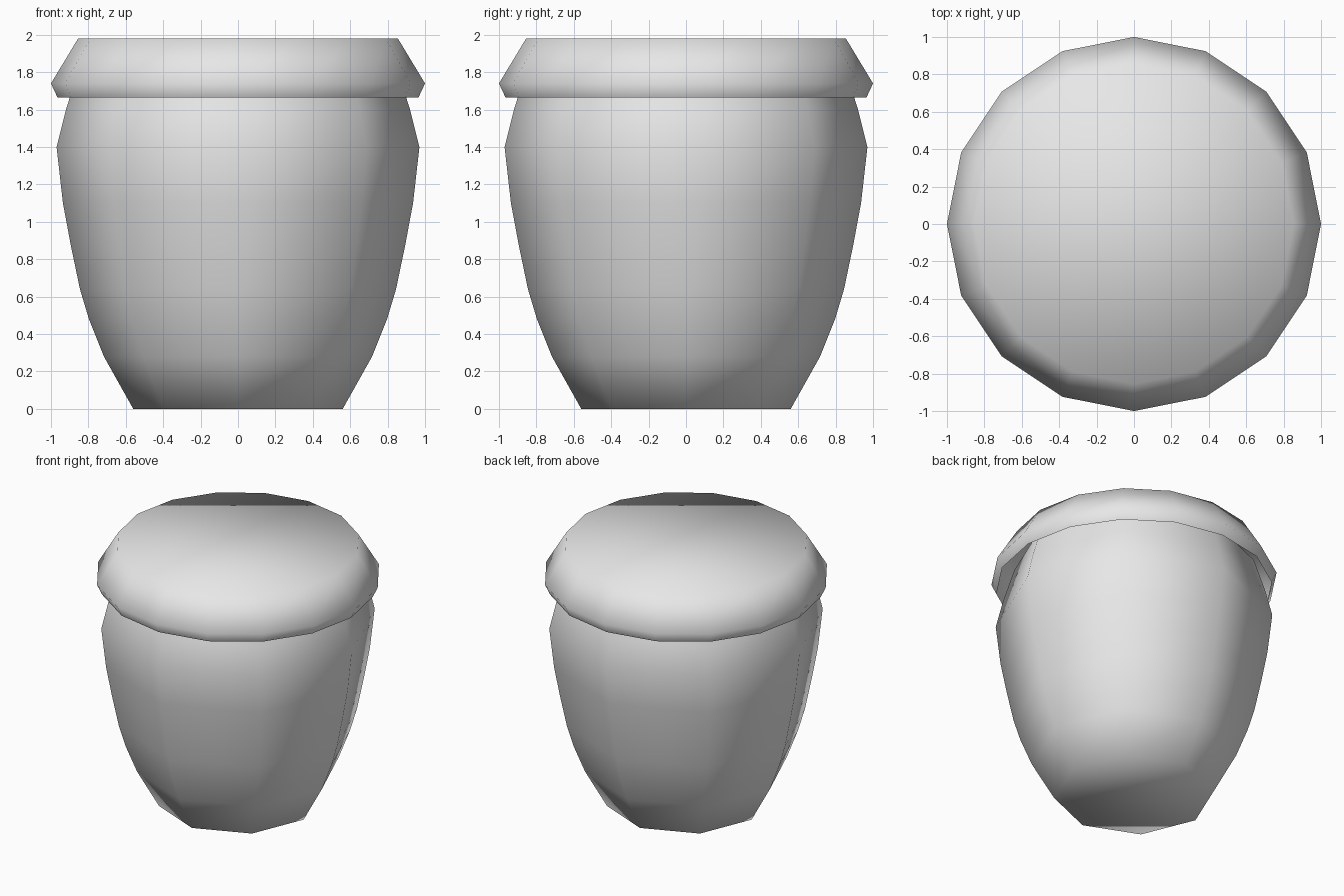
import bpy
import bmesh
from math import cos, sin, tau

default = bpy.data.objects.get("Cube")
if default:
    bpy.data.objects.remove(default, do_unlink=True)

grey = bpy.data.materials.new("plain_grey")
grey.use_nodes = True
colour = (0.8, 0.8, 0.8, 1)
grey.diffuse_color = colour
grey.node_tree.nodes["Principled BSDF"].inputs["Base Color"].default_value = colour


def turned(name, profile, sides, cap_bottom=False, cap_top=False):
    """Revolve (radius, height) points, listed upwards, into a smooth shell."""
    bm = bmesh.new()
    rings = [[bm.verts.new((r * cos(tau * i / sides), r * sin(tau * i / sides), z))
              for i in range(sides)] for r, z in profile]
    for low, high in zip(rings, rings[1:]):
        for i in range(sides):
            j = (i + 1) % sides
            bm.faces.new((low[i], low[j], high[j], high[i]))
    if cap_bottom:
        bm.faces.new(rings[0][::-1])
    if cap_top:
        bm.faces.new(rings[-1])
    for face in bm.faces:
        face.smooth = True
    mesh = bpy.data.meshes.new(name)
    bm.to_mesh(mesh)
    bm.free()
    mesh.materials.append(grey)
    obj = bpy.data.objects.new(name, mesh)
    bpy.context.collection.objects.link(obj)
    return obj


# Eight-sided pot, widest near the shoulder, rising into the lid
turned("pot_body",
       [(0.56, 0), (0.717, 0.28), (0.797, 0.48), (0.845, 0.64), (0.893, 0.87),
        (0.936, 1.1), (0.97, 1.4), (0.92, 1.6), (0.84, 1.85)],
       8, cap_bottom=True)

# Sixteen-sided hollow lid with a flared rim
turned("lid", [(0.965, 1.665), (1, 1.74), (0.855, 1.98)], 16, cap_top=True)
